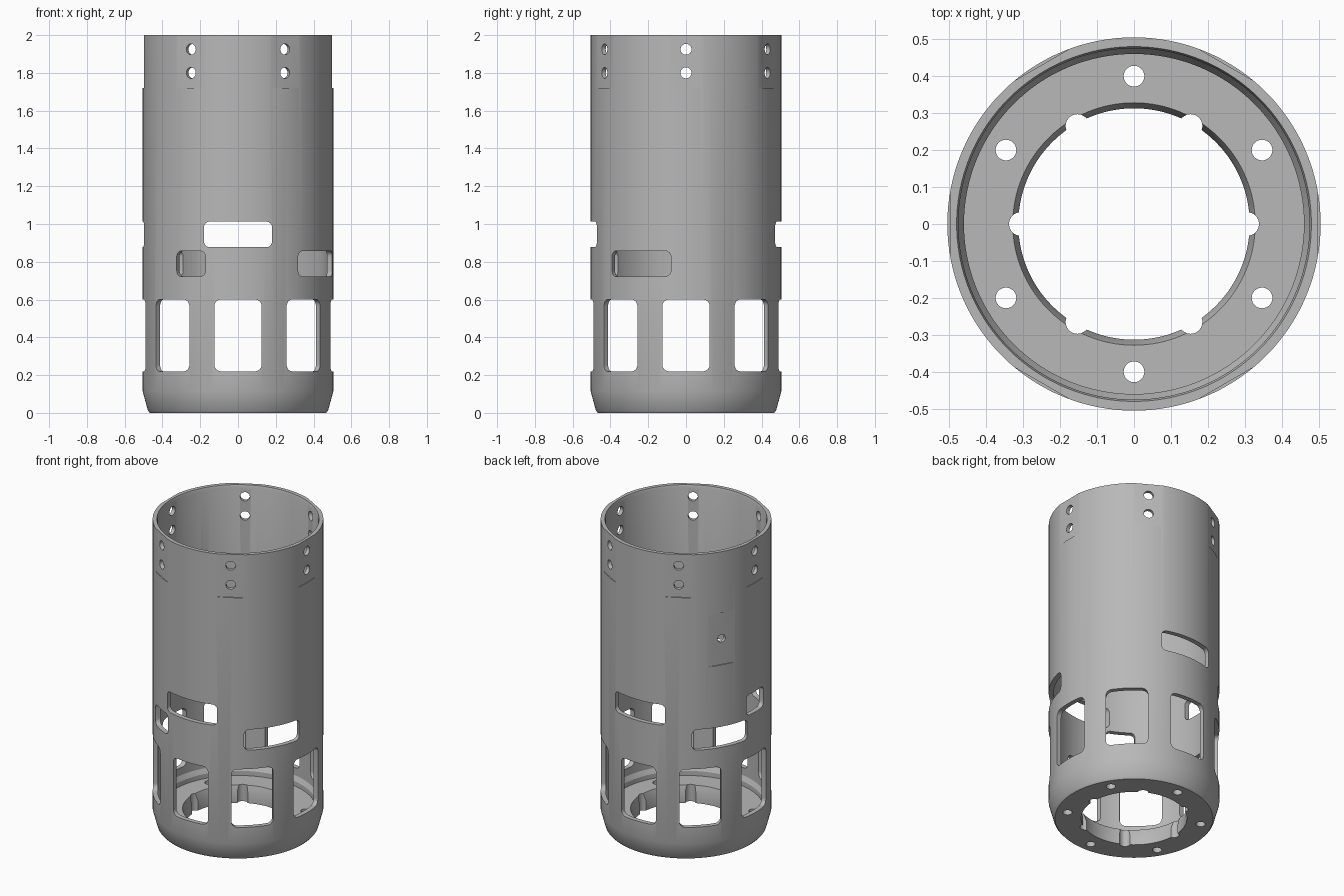
import bpy, bmesh, math
from mathutils import Matrix, Vector

if "Cube" in bpy.data.objects:
    bpy.data.objects.remove(bpy.data.objects["Cube"], do_unlink=True)

SEGMENTS = 128
OUTER = 0.505
FLAT = 0.4975


def make_object(name, bm):
    bmesh.ops.recalc_face_normals(bm, faces=bm.faces)
    mesh = bpy.data.meshes.new(name)
    bm.to_mesh(mesh)
    bm.free()
    obj = bpy.data.objects.new(name, mesh)
    bpy.context.collection.objects.link(obj)
    return obj


def prism(bm, frame, width, height, corner, near, far):
    """Rounded rectangle in the frame's x/y, extruded along its z."""
    outline = []
    steps = 8 if corner else 0
    for quarter, (sx, sy) in enumerate([(1, 1), (-1, 1), (-1, -1), (1, -1)]):
        cx, cy = sx * (width / 2 - corner), sy * (height / 2 - corner)
        for i in range(steps + 1):
            a = math.pi / 2 * (quarter + (i / steps if steps else 0))
            outline.append((cx + corner * math.cos(a), cy + corner * math.sin(a)))
    # Drop the doubled points that appear when the outline is a full circle
    points = [p for i, p in enumerate(outline)
              if math.dist(p, outline[i - 1]) > 1e-5]
    rings = [[bm.verts.new(frame @ Vector((x, y, d))) for x, y in points]
             for d in (near, far)]
    bm.faces.new(rings[0])
    bm.faces.new(rings[1])
    n = len(points)
    for i in range(n):
        j = (i + 1) % n
        bm.faces.new((rings[0][i], rings[0][j], rings[1][j], rings[1][i]))


def radial(angle, z):
    """Frame whose z points outward at the angle and whose y points up."""
    a = math.radians(angle)
    out, up = Vector((math.cos(a), math.sin(a), 0)), Vector((0, 0, 1))
    side = up.cross(out)
    return Matrix.Translation((0, 0, z)) @ Matrix((side, up, out)).transposed().to_4x4()


def upright(angle, radius):
    a = math.radians(angle)
    return Matrix.Translation((radius * math.cos(a), radius * math.sin(a), 0))


def cut(target, bm, name):
    cutter = make_object(name, bm)
    cutter.hide_render = True
    mod = target.modifiers.new(name, 'BOOLEAN')
    mod.operation = 'DIFFERENCE'
    mod.solver = 'EXACT'
    mod.object = cutter
    bpy.context.view_layer.objects.active = target
    bpy.ops.object.modifier_apply(modifier=name)
    bpy.data.objects.remove(cutter, do_unlink=True)


# Tube wall with a bottom flange, as one turned profile
profile = [(0.313, 0), (0.467, 0), (0.477, 0.012), (OUTER, 0.115),
           (OUTER, 2), (0.48, 2), (0.475, 1.985), (0.475, 0.17),
           (0.46, 0.14), (0.46, 0.11), (0.328, 0.11), (0.313, 0.06)]
bm = bmesh.new()
rings = []
for k in range(SEGMENTS):
    a = 2 * math.pi * k / SEGMENTS
    rings.append([bm.verts.new((r * math.cos(a), r * math.sin(a), z))
                  for r, z in profile])
for k in range(SEGMENTS):
    r0, r1 = rings[k], rings[(k + 1) % SEGMENTS]
    for i in range(len(profile)):
        j = (i + 1) % len(profile)
        bm.faces.new((r0[i], r0[j], r1[j], r1[i]))
housing = make_object("tube_housing", bm)

# Shallow flats: six at the rim, one on the back side
bm = bmesh.new()
for k in range(6):
    prism(bm, radial(60 * k, 1.91), 0.24, 0.38, 0, FLAT, 0.6)
prism(bm, radial(150, 1.43), 0.24, 0.34, 0, FLAT, 0.6)
cut(housing, bm, "flat_cutter")

# Openings through the wall and the flange
bm = bmesh.new()
for k in range(8):
    prism(bm, radial(45 * k, 0.41), 0.25, 0.38, 0.035, 0.4, 0.6)
for angle, z, width in [(-90, 0.945, 0.36), (90, 0.945, 0.36), (180, 0.945, 0.175),
                        (-30, 0.79, 0.36), (150, 0.79, 0.36), (-120, 0.79, 0.175)]:
    prism(bm, radial(angle, z), width, 0.135, 0.03, 0.38, 0.6)
for k in range(6):
    for z in (1.8, 1.925):
        prism(bm, radial(60 * k, z), 0.058, 0.058, 0.029, 0.4, 0.6)
    prism(bm, upright(60 * k + 30, 0.4), 0.056, 0.056, 0.028, -0.1, 0.15)
    prism(bm, upright(60 * k, 0.306), 0.064, 0.064, 0.032, -0.1, 0.15)
prism(bm, radial(150, 1.43), 0.05, 0.05, 0.025, 0.4, 0.6)
cut(housing, bm, "opening_cutter")

# Single grey metal finish
grey = bpy.data.materials.new("grey_metal")
grey.use_nodes = True
colour = (0.48, 0.48, 0.48, 1)
grey.diffuse_color = colour
grey.node_tree.nodes["Principled BSDF"].inputs["Base Color"].default_value = colour
housing.data.materials.clear()
housing.data.materials.append(grey)

bpy.ops.object.select_all(action='DESELECT')
housing.select_set(True)
bpy.context.view_layer.objects.active = housing
bpy.ops.object.shade_smooth_by_angle(angle=math.radians(25))
